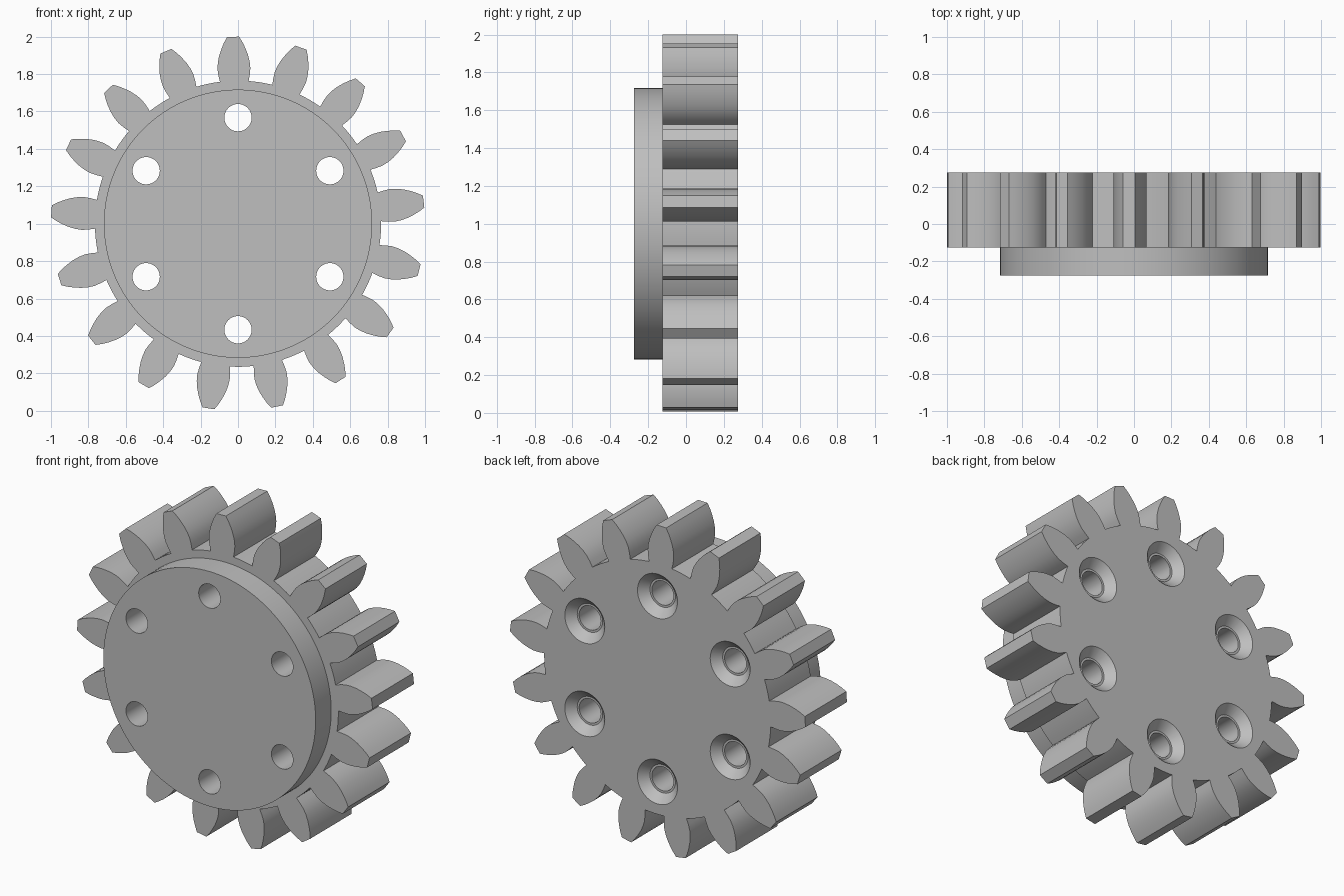
import bpy, bmesh
from math import sin, cos, pi, radians, asin
from mathutils import Vector

cube = bpy.data.objects.get("Cube")
if cube:
    bpy.data.objects.remove(cube)

TEETH = 17
FRONT, SHOULDER, BACK = -0.275, -0.125, 0.275
AXIS_Z = 1.0

steel = bpy.data.materials.new("light_grey")
grey = (0.52, 0.52, 0.52, 1)
steel.diffuse_color = grey
steel.use_nodes = True
steel.node_tree.nodes["Principled BSDF"].inputs["Base Color"].default_value = grey


def finish(bm, name):
    bmesh.ops.recalc_face_normals(bm, faces=bm.faces)
    mesh = bpy.data.meshes.new(name)
    bm.to_mesh(mesh)
    bm.free()
    mesh.materials.append(steel)
    obj = bpy.data.objects.new(name, mesh)
    bpy.context.collection.objects.link(obj)
    return obj


def polar(r, a, y):
    return Vector((r * cos(a), y, AXIS_Z + r * sin(a)))


def lathe(bm, profile, centre=(0, 0), sides=48):
    """Capped turned solid along y from (radius, y) pairs."""
    shift = Vector((centre[0], 0, centre[1]))
    rings = [[bm.verts.new(polar(r, 2 * pi * i / sides, y) + shift)
              for i in range(sides)] for r, y in profile]
    for a, b in zip(rings, rings[1:]):
        for i in range(sides):
            j = (i + 1) % sides
            bm.faces.new((a[i], a[j], b[j], b[i]))
    bm.faces.new(rings[0])
    bm.faces.new(rings[-1])


# Toothed wheel: (radius, half width) along one flank, mirrored for each tooth
flank = [(0.765, 0.077), (0.80, 0.084), (0.835, 0.088), (0.87, 0.085),
         (0.905, 0.077), (0.94, 0.064), (0.97, 0.05), (1.0, 0.032)]
half = [(r, asin(w / r)) for r, w in flank]
pitch = 2 * pi / TEETH
bm = bmesh.new()
outline = []
for t in range(TEETH):
    mid = radians(91.5) + t * pitch
    outline += [polar(r, mid - a, SHOULDER) for r, a in half]
    outline += [polar(r, mid + a, SHOULDER) for r, a in reversed(half)]
    root_r, root_a = half[0]
    gap = pitch - 2 * root_a
    outline += [polar(root_r, mid + root_a + gap * k / 4, SHOULDER) for k in (1, 2, 3)]
face = bm.faces.new([bm.verts.new(p) for p in outline])
grown = bmesh.ops.extrude_face_region(bm, geom=[face])["geom"]
bmesh.ops.translate(bm, vec=(0, BACK - SHOULDER, 0),
                    verts=[g for g in grown if isinstance(g, bmesh.types.BMVert)])
gear = finish(bm, "gear_wheel")

# Front hub disc, sunk into the wheel
bm = bmesh.new()
lathe(bm, [(0.717, FRONT), (0.717, 0)], sides=128)
hub = finish(bm, "hub_cutter")

# Six through holes, countersunk at the back with a small ledge
bm = bmesh.new()
for k in range(6):
    a = radians(90 + 60 * k)
    lathe(bm, [(0.073, FRONT - 0.1), (0.073, BACK - 0.05), (0.086, BACK - 0.05),
               (0.135, BACK), (0.184, BACK + 0.05)], (0.567 * cos(a), 0.567 * sin(a)))
holes = finish(bm, "hole_cutter")

bpy.ops.object.select_all(action="DESELECT")
bpy.context.view_layer.objects.active = gear
gear.select_set(True)
for tool, operation in ((hub, "UNION"), (holes, "DIFFERENCE")):
    tool.hide_render = True
    mod = gear.modifiers.new(tool.name, "BOOLEAN")
    mod.operation = operation
    mod.solver = "EXACT"
    mod.object = tool
    bpy.ops.object.modifier_apply(modifier=mod.name)
    bpy.data.objects.remove(tool)

bpy.ops.object.shade_smooth_by_angle(angle=radians(25))
